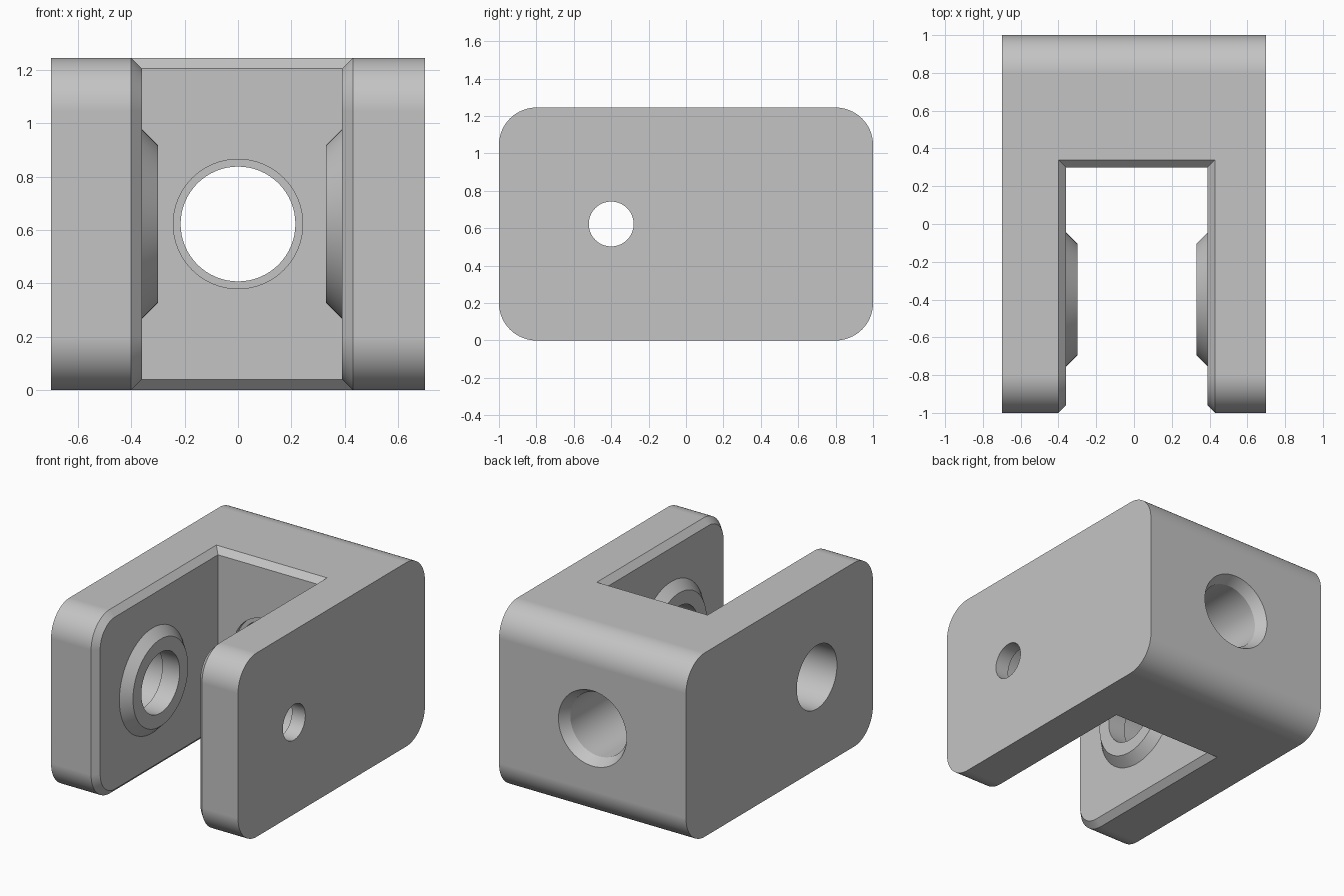
import bpy, bmesh, math
from mathutils import Vector

if "Cube" in bpy.data.objects:
    bpy.data.objects.remove(bpy.data.objects["Cube"])

H, R = 1.245, 0.2                  # height, corner radius
XL, XR, YB = -0.36, 0.39, 0.30     # slot walls and slot back
PIVOT_Y, MID_Z = -0.4, H / 2

grey = bpy.data.materials.new("light_grey")
grey.diffuse_color = (0.55, 0.55, 0.55, 1)
grey.use_nodes = True
grey.node_tree.nodes["Principled BSDF"].inputs["Base Color"].default_value = grey.diffuse_color


def to_object(bm, name):
    bmesh.ops.recalc_face_normals(bm, faces=bm.faces)
    me = bpy.data.meshes.new(name)
    bm.to_mesh(me)
    bm.free()
    me.materials.append(grey)
    ob = bpy.data.objects.new(name, me)
    bpy.context.collection.objects.link(ob)
    return ob


def lathe(name, profile, axis, n=64):
    """Solid of revolution through (position, radius) pairs along x or y."""
    bm = bmesh.new()
    rings = []
    for p, r in profile:
        ring = []
        for i in range(n):
            a = 2 * math.pi * i / n
            u, v = r * math.cos(a), r * math.sin(a)
            co = (p, PIVOT_Y + u, MID_Z + v) if axis == "x" else (u, p, MID_Z + v)
            ring.append(bm.verts.new(co))
        rings.append(ring)
    for a, b in zip(rings, rings[1:]):
        for i in range(n):
            j = (i + 1) % n
            bm.faces.new((a[i], a[j], b[j], b[i]))
    bm.faces.new(rings[0])
    bm.faces.new(rings[-1])
    return to_object(bm, name)


def boolean(target, other, operation):
    mod = target.modifiers.new("bool", "BOOLEAN")
    mod.operation, mod.solver, mod.object = operation, "EXACT", other
    bpy.context.view_layer.objects.active = target
    bpy.ops.object.modifier_apply(modifier=mod.name)
    bpy.data.objects.remove(other)


# body: rounded side profile extruded across x
bm = bmesh.new()
SEG = 16
outline = []
for cy, cz, start in ((0.8, H - R, 0), (-0.8, H - R, 90), (-0.8, R, 180), (0.8, R, 270)):
    for i in range(SEG + 1):
        a = math.radians(start + 90 * i / SEG)
        outline.append(bm.verts.new((-0.7, cy + R * math.cos(a), cz + R * math.sin(a))))
face = bm.faces.new(outline)
ext = bmesh.ops.extrude_face_region(bm, geom=[face])
bmesh.ops.translate(bm, verts=[g for g in ext["geom"] if isinstance(g, bmesh.types.BMVert)],
                    vec=(1.4, 0, 0))
body = to_object(bm, "clevis_bracket")

# slot between the arms
bm = bmesh.new()
bmesh.ops.create_cube(bm, size=1)
for v in bm.verts:
    v.co = Vector((XL if v.co.x < 0 else XR, -1.5 if v.co.y < 0 else YB,
                   -0.5 if v.co.z < 0 else H + 0.5))
boolean(body, to_object(bm, "slot_cutter"), "DIFFERENCE")

# chamfer around the slot rim
bm = bmesh.new()
bm.from_mesh(body.data)
bmesh.ops.remove_doubles(bm, verts=bm.verts, dist=1e-5)


def on(e, axis, value):
    return all(abs(v.co[axis] - value) < 1e-4 for v in e.verts)


rim = []
for e in bm.edges:
    side = on(e, 0, XL) or on(e, 0, XR)
    back = on(e, 1, YB)
    if side != back:
        rim.append(e)
bmesh.ops.bevel(bm, geom=rim, offset=0.04, offset_type="OFFSET", segments=1,
                profile=0.5, affect="EDGES", clamp_overlap=False)
bm.to_mesh(body.data)
bm.free()

# conical bosses on the inner arm faces
for x, s in ((XL, 1), (XR, -1)):
    boss = lathe("boss", [(x - s * 0.02, 0.375), (x + s * 0.06, 0.295)], "x")
    boolean(body, boss, "UNION")

# stepped bores: left arm, right arm, back wall
for name, profile, axis in (
    ("left_bore", [(-0.8, 0.215), (-0.43, 0.215), (-0.43, 0.205), (-0.2, 0.205)], "x"),
    ("right_bore", [(0.2, 0.205), (0.6, 0.205), (0.6, 0.12), (0.8, 0.12)], "x"),
    ("back_bore", [(0.2, 0.2425), (0.33, 0.2425), (0.33, 0.215), (0.93, 0.215),
                   (1.0, 0.255), (1.07, 0.295)], "y"),
):
    boolean(body, lathe(name, profile, axis), "DIFFERENCE")

# smooth rounds, sharp edges
bpy.ops.object.select_all(action="DESELECT")
body.select_set(True)
bpy.context.view_layer.objects.active = body
bpy.ops.object.shade_smooth_by_angle(angle=math.radians(25))
wn = body.modifiers.new("weighted_normals", "WEIGHTED_NORMAL")
wn.keep_sharp = True
